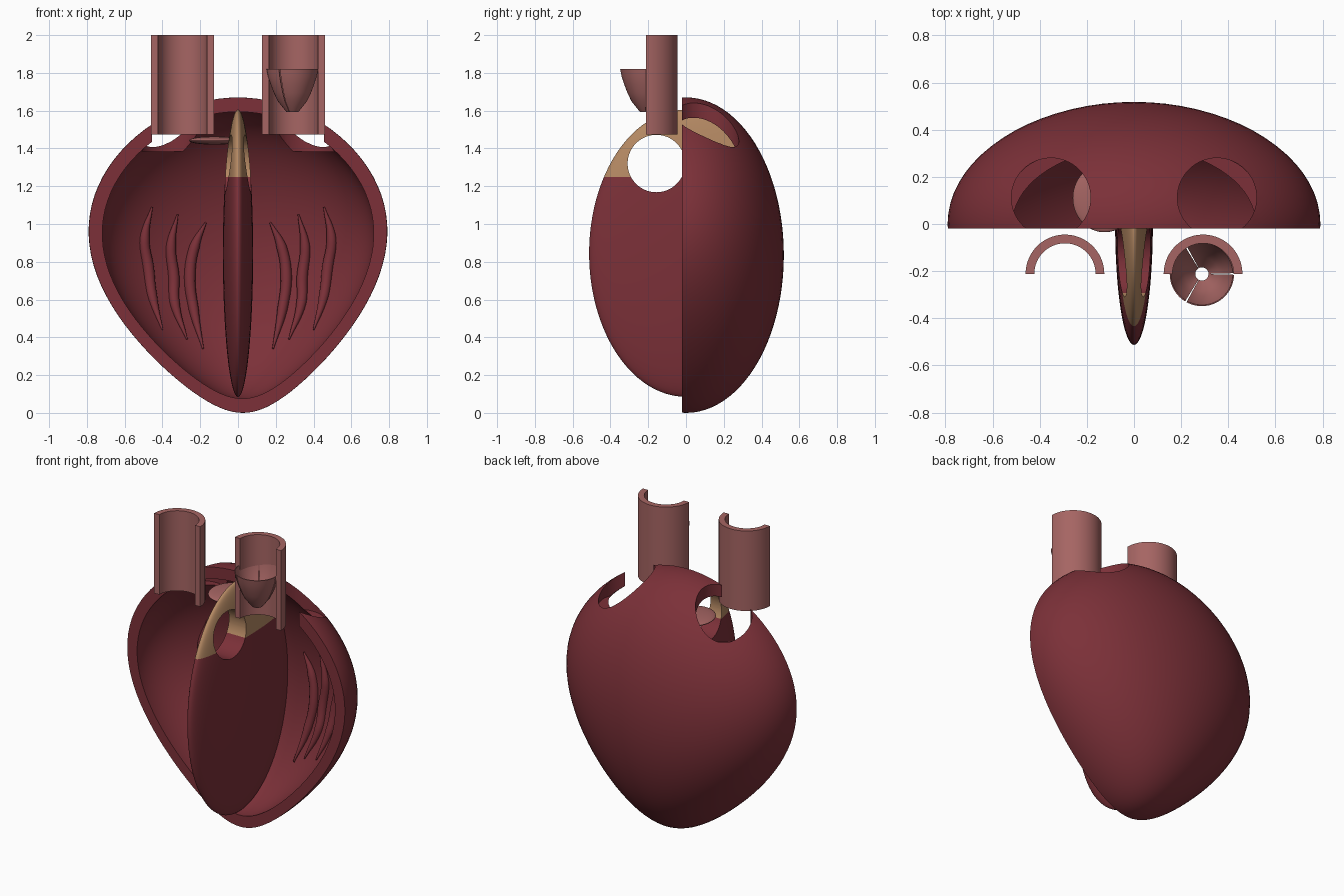
import bpy, bmesh, math
from mathutils import Matrix, Vector

cube = bpy.data.objects.get("Cube")
if cube:
    bpy.data.objects.remove(cube, do_unlink=True)


def material(name, rgb):
    m = bpy.data.materials.new(name)
    m.use_nodes = True
    m.diffuse_color = (*rgb, 1)
    bsdf = next(n for n in m.node_tree.nodes if n.type == 'BSDF_PRINCIPLED')
    bsdf.inputs["Base Color"].default_value = (*rgb, 1)
    return m


RED = material("muscle red", (0.2, 0.03, 0.04))
PINK = material("vessel pink", (0.38, 0.13, 0.125))
TAN = material("membrane tan", (0.46, 0.25, 0.125))

MID_Z, HALF_H, DEPTH, INNER, CUT_Y = 0.835, 0.835, 0.518, 0.91, -0.02


def add(name, bm, *mats):
    me = bpy.data.meshes.new(name)
    bmesh.ops.recalc_face_normals(bm, faces=bm.faces)
    bm.to_mesh(me)
    bm.free()
    ob = bpy.data.objects.new(name, me)
    bpy.context.collection.objects.link(ob)
    for m in mats:
        me.materials.append(m)
    return ob


def activate(ob):
    bpy.ops.object.select_all(action='DESELECT')
    ob.select_set(True)
    bpy.context.view_layer.objects.active = ob


def smooth(ob):
    activate(ob)
    bpy.ops.object.shade_smooth_by_angle(angle=math.radians(35))


def cut(ob, cutter):
    mod = ob.modifiers.new("cut", 'BOOLEAN')
    mod.operation, mod.solver, mod.object = 'DIFFERENCE', 'EXACT', cutter
    activate(ob)
    bpy.ops.object.modifier_apply(modifier=mod.name)
    bpy.data.objects.remove(cutter, do_unlink=True)


def half_width(t):
    return 0.778 + 0.17 * t - 0.15 * t * t


def ball(scale, loc=(0, 0, 0)):
    bm = bmesh.new()
    bmesh.ops.create_uvsphere(bm, u_segments=72, v_segments=48, radius=1)
    bmesh.ops.transform(bm, matrix=Matrix.LocRotScale(loc, None, scale), verts=bm.verts)
    return bm


def heart_body(scale):
    """Ellipsoid tapering towards a blunt, slightly shifted tip."""
    bm = ball((1, 1, 1))
    for v in bm.verts:
        x, y, t = v.co
        lean = 0.026 * min(t, 0) ** 2
        v.co = Vector((x * half_width(t) + lean, y * DEPTH, t * HALF_H)) * scale
        v.co.z += MID_Z
    return bm


def cylinder(radius, length, loc, rot=None):
    bm = bmesh.new()
    bmesh.ops.create_cone(bm, cap_ends=True, segments=64, radius1=radius,
                          radius2=radius, depth=length)
    m = Matrix.Translation(loc) @ (rot or Matrix())
    bmesh.ops.transform(bm, matrix=m, verts=bm.verts)
    return bm


def sweep(profile, loc, start, end, steps, closed):
    """Turn a (radius, height) profile through part of a circle."""
    bm = bmesh.new()
    rings = []
    for i in range(steps + 1):
        a = math.radians(start + (end - start) * i / steps)
        rings.append([bm.verts.new((loc[0] + r * math.cos(a), loc[1] + r * math.sin(a), z))
                      for r, z in profile])
    n = len(profile)
    for a, b in zip(rings, rings[1:]):
        for j in range(n if closed else n - 1):
            k = (j + 1) % n
            bm.faces.new((a[j], b[j], b[k], a[k]))
    if closed:
        bm.faces.new(rings[0])
        bm.faces.new(rings[-1])
    return bm


# Hollow outer wall, opened at the front, with two vessel openings on top
wall = add("heart_wall", heart_body(1), RED)
cut(wall, add("cavity_cutter", heart_body(INNER), RED))
box = bmesh.new()
bmesh.ops.create_cube(box, size=4)
bmesh.ops.translate(box, vec=(0, CUT_Y - 2, 1), verts=box.verts)
cut(wall, add("front_cutter", box, RED))
for side in (-1, 1):
    cut(wall, add("opening_cutter", cylinder(0.168, 1, (side * 0.352, 0.112, 1.885)), RED))
smooth(wall)

# Dividing septum with a round window and a pale upper membrane
septum = add("septum", ball((0.08, 0.513, 0.76), (0, 0, 0.845)), RED, TAN)
cut(septum, add("window_cutter",
                cylinder(0.152, 1, (0, -0.157, 1.32), Matrix.Rotation(math.pi / 2, 4, 'Y')), RED))
bm = bmesh.new()
bm.from_mesh(septum.data)
bmesh.ops.bisect_plane(bm, geom=bm.verts[:] + bm.edges[:] + bm.faces[:],
                       plane_co=(0, 0, 1.25), plane_no=(0, 0, 1))
for f in bm.faces:
    f.material_index = int(f.calc_center_median().z > 1.25)
bm.to_mesh(septum.data)
bm.free()
smooth(septum)

# Half-open vessels above the body
for side, name in ((-1, "right_vessel"), (1, "left_vessel")):
    profile = [(0.13, 1.475), (0.167, 1.475), (0.167, 2.0), (0.13, 2.0)]
    smooth(add(name, sweep(profile, (side * 0.293, -0.212), 0, 180, 40, True), PINK))

# Three-leaflet valve inside the left vessel
leaflet = [(0.134, 1.82), (0.126, 1.78), (0.113, 1.74), (0.096, 1.695),
           (0.074, 1.65), (0.03, 1.595)]
for i in range(3):
    ob = add(f"valve_leaflet_{i + 1}",
             sweep(leaflet, (0.288, -0.212), 120 * i + 1.5, 120 * i + 118.5, 20, False), PINK)
    mod = ob.modifiers.new("thickness", 'SOLIDIFY')
    mod.thickness, mod.offset = 0.005, 0
    activate(ob)
    bpy.ops.object.modifier_apply(modifier=mod.name)
    smooth(ob)

# Flat valve disc beneath the right opening
smooth(add("valve_disc", ball((0.135, 0.145, 0.022), (-0.125, 0.11, 1.442)), PINK))


# Muscle strands lying on the inner back wall
def inner_depth(x, z):
    t = (z - MID_Z) / (HALF_H * INNER)
    s = math.sqrt(1 - t * t)
    c = x / (INNER * s * half_width(t))
    return INNER * DEPTH * s * math.sqrt(max(0, 1 - c * c))


strands = {
    "inner": [(0.17, 1.01), (0.23, 0.88), (0.255, 0.72), (0.235, 0.55), (0.185, 0.34)],
    "middle": [(0.32, 1.05), (0.355, 0.88), (0.34, 0.72), (0.335, 0.58), (0.27, 0.39)],
    "outer": [(0.455, 1.09), (0.495, 0.92), (0.475, 0.77), (0.455, 0.62), (0.4, 0.44)],
}
for side, word in ((-1, "right"), (1, "left")):
    for name, path in strands.items():
        cu = bpy.data.curves.new(f"{word}_{name}_strand", 'CURVE')
        cu.dimensions = '3D'
        cu.bevel_depth, cu.bevel_resolution, cu.resolution_u = 0.03, 4, 8
        sp = cu.splines.new('BEZIER')
        sp.bezier_points.add(len(path) - 1)
        for p, (x, z), r in zip(sp.bezier_points, path, (0.15, 0.9, 1.0, 0.9, 0.15)):
            p.co = (side * x, inner_depth(x, z) - 0.008, z)
            p.radius = r
            p.handle_left_type = p.handle_right_type = 'AUTO'
        cu.use_fill_caps = True
        cu.materials.append(RED)
        ob = bpy.data.objects.new(cu.name, cu)
        bpy.context.collection.objects.link(ob)
        activate(ob)
        bpy.ops.object.convert(target='MESH')
        smooth(bpy.context.view_layer.objects.active)
